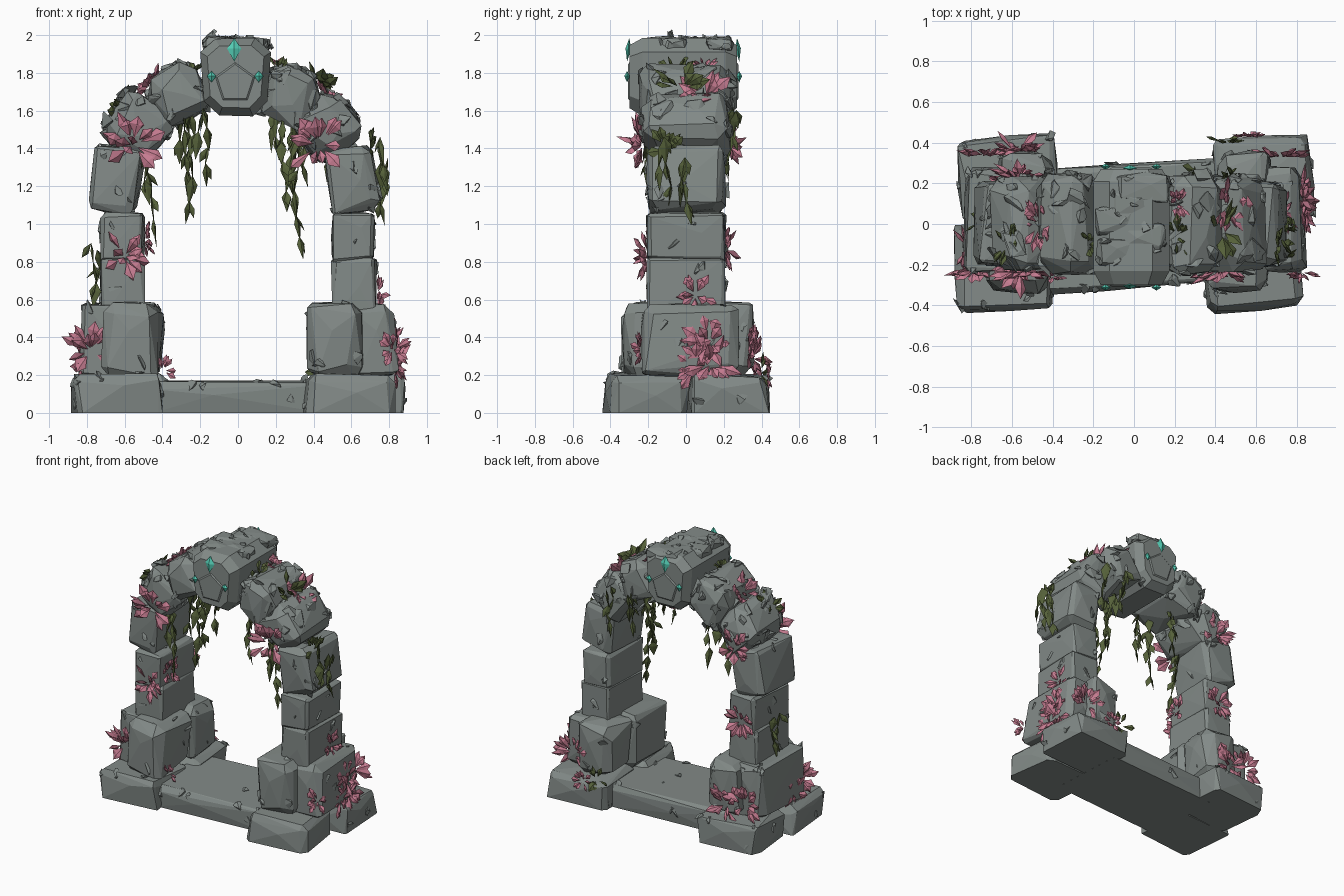
import bpy, bmesh, math, random
from math import radians, copysign
from mathutils import Vector, Matrix

random.seed(11)
rnd = random.uniform

cube = bpy.data.objects.get("Cube")
if cube:
    bpy.data.objects.remove(cube)


def material(name, *rgb):
    m = bpy.data.materials.new(name)
    m.use_nodes = True
    m.diffuse_color = (*rgb, 1)
    m.node_tree.nodes["Principled BSDF"].inputs["Base Color"].default_value = (*rgb, 1)
    return m


stone = material("grey stone", .225, .255, .244)
pink = material("pink leaf", .56, .2, .28)
green = material("vine green", .092, .12, .042)
teal = material("teal gem", .09, .62, .47)


def finish(name, bm, mat):
    bmesh.ops.recalc_face_normals(bm, faces=bm.faces)
    mesh = bpy.data.meshes.new(name)
    bm.to_mesh(mesh)
    bm.free()
    mesh.materials.append(mat)
    obj = bpy.data.objects.new(name, mesh)
    bpy.context.collection.objects.link(obj)
    return obj


def hull(points, flatten=.06):
    """Faceted convex stone around a set of points."""
    bm = bmesh.new()
    for p in points:
        bm.verts.new(p)
    bmesh.ops.convex_hull(bm, input=bm.verts)
    bmesh.ops.delete(bm, geom=[v for v in bm.verts if not v.link_faces], context='VERTS')
    bmesh.ops.dissolve_limit(bm, angle_limit=flatten, verts=bm.verts, edges=bm.edges)
    bmesh.ops.recalc_face_normals(bm, faces=bm.faces)
    return bm


def scatter_dir(amount):
    return Vector((rnd(-1, 1), rnd(-1, 1), rnd(-1, 1))) * amount


chips = bmesh.new()


def add_chips(bm, count, big):
    """Scatter flat broken shards over the faces of a stone."""
    faces = [f for f in bm.faces if f.normal.z > -.6]
    for f in random.choices(faces, [f.calc_area() for f in faces], k=count):
        at = f.calc_center_median().lerp(random.choice(f.verts).co, rnd(.1, .9))
        if at.z < .04:
            continue
        turn = f.normal.to_track_quat('Z', 'Y') @ Matrix.Rotation(rnd(0, 6), 3, 'Z').to_quaternion()
        r = rnd(.5, 1) * big
        pts = [at + turn @ Vector((rnd(-1, 1) * r, rnd(-.7, .7) * r, rnd(-.5, .4) * r))
               for _ in range(9)]
        shard = hull(pts, .01)
        temp = bpy.data.meshes.new("shard")
        shard.to_mesh(temp)
        shard.free()
        chips.from_mesh(temp)
        bpy.data.meshes.remove(temp)


def rock(name, centre, size, tilt=0, rough=.2, count=9, big=.05, ground=False):
    """Box with unevenly broken corners and slightly swollen sides, tilted about y."""
    half = Vector(size) / 2
    yaw = rnd(2, 6) if ground else rnd(-3, 3)
    turn = Matrix.Rotation(radians(tilt), 3, 'Y') @ Matrix.Rotation(radians(yaw), 3, 'Z')
    local = []
    for sx in (-1, 1):
        for sy in (-1, 1):
            for sz in (-1, 1):
                cut = rnd(.5, 1.4) * rough * min(size)
                for axis in range(3):
                    p = Vector((sx * half.x, sy * half.y, sz * half.z))
                    for k in range(3):
                        inset = rnd(0, rough * .1) if k == axis else cut * rnd(.6, 1.2)
                        p[k] -= copysign(inset, p[k])
                    if ground and sz < 0:
                        p.z = -half.z
                    local.append(p)
    for axis in range(3):
        for s in (-1, 1):
            p = Vector([rnd(-.4, .4) * h for h in half])
            p[axis] = s * half[axis]
            local.append(p)
    bm = hull([turn @ p + Vector(centre) for p in local])
    add_chips(bm, count, big)
    return finish(name, bm, stone)


# Matching stones: x of each side, y, z, size, inward tilt, roughness, chip count
STONES = {
    "plinth_front": (-.645, .58, -.21, .105, .48, .44, .21, 0, .24, 10),
    "plinth_back": (-.62, .635, .22, .105, .5, .43, .21, 0, .24, 10),
    "foot_front": (-.56, .52, -.13, .38, .31, .42, .42, 2, .2, 8),
    "foot_outer": (-.71, .71, .02, .38, .25, .52, .4, 4, .2, 8),
    "foot_back": (-.53, .54, .2, .39, .28, .32, .4, 3, .24, 8),
    "pillar_low": (-.61, .615, 0, .66, .24, .42, .33, 0, .1, 5),
    "pillar_mid": (-.61, .61, 0, .93, .235, .42, .27, 0, .12, 6),
    "pillar_upper": (-.645, .605, 0, 1.235, .27, .42, .36, 8, .18, 12),
    "shoulder": (-.535, .475, 0, 1.515, .32, .47, .33, 38, .24, 26),
    "crown": (-.32, .28, 0, 1.685, .31, .5, .3, 62, .24, 34),
}
for name, (xl, xr, y, z, sx, sy, sz, tilt, rough, count) in STONES.items():
    big = .075 if z > 1.4 else .05
    for side, label, x in ((-1, "right", xl), (1, "left", xr)):
        rock(label + "_" + name, (x, y, z), (sx, sy, sz), -side * tilt, rough, count, big, z < .2)

# Threshold slab between the plinths
rock("threshold", (-.01, -.01, .087), (.96, .62, .175), 0, .2, 14, .05, True)

# Keystone: tapered block with chamfered ends
PROFILE = ((-.2, 1.91), (-.12, 1.98), (.09, 1.985), (.175, 1.91),
           (.155, 1.65), (.08, 1.57), (-.1, 1.575), (-.18, 1.65))
mid = Vector((-.015, -.015, 1.79))
pts = []
for y, s in ((-.3, .8), (-.23, 1), (.21, 1), (.27, .8)):
    for x, z in PROFILE:
        pts.append((mid.x + (x - mid.x) * s, y, mid.z + (z - mid.z) * s))
finish("keystone", hull(pts), stone)

# Rough crust along the top of the keystone
for i in range(5):
    rock("keystone_crust", (rnd(-.08, .05), -.14 + i * .08, 1.95),
         (rnd(.2, .27), .15, rnd(.07, .09)), rnd(-8, 8), .25, 4, .05)

# Five-sided carved panel on both ends of the keystone
for label, y, out in (("front", -.295, -1), ("back", .265, 1)):
    pts = []
    for i in range(5):
        a = math.tau * i / 5
        for r, d in ((.118, 0), (.1, .012)):
            pts.append((mid.x + r * math.sin(a), y + out * d, 1.745 + r * math.cos(a)))
    finish(label + "_panel", hull(pts), stone)


def leaf(bm, base, tip, width, thick, ref, belly=.55):
    """Pointed blade with a diamond cross-section."""
    along = (tip - base).normalized()
    across = along.cross(ref).normalized()
    up = across.cross(along)
    m = base.lerp(tip, belly)
    ring = [bm.verts.new(m + v) for v in
            (across * width / 2, up * thick / 2, -across * width / 2, -up * thick / 2)]
    a, b = bm.verts.new(base), bm.verts.new(tip)
    for i in range(4):
        bm.faces.new((a, ring[i - 1], ring[i]))
        bm.faces.new((b, ring[i], ring[i - 1]))


# Gems standing just clear of both ends of the keystone
gems = bmesh.new()
for y in (-.312, .282):
    for x, z, h, w, lean in ((-.02, 1.922, .062, .075, .012),
                             (-.14, 1.78, .03, .05, 0), (.11, 1.78, .03, .05, 0)):
        p = Vector((x, y, z))
        tip = p + Vector((0, -copysign(lean, y), h))
        leaf(gems, p - Vector((0, 0, h)), tip, w, .03, Vector((0, 1, 0)))
finish("keystone_gems", gems, teal)


def tuft(bm, x, y, z, size, count):
    """Fan of broad blades lying close to the face they grow on."""
    p = Vector((x, y, z))
    if abs(y) > .14:
        grow = Vector((0, copysign(1, y), 0))
    elif z > 1.6:
        grow = Vector((x, 0, .4)).normalized()
    else:
        grow = Vector((x - copysign(.6, x), 0, 0)).normalized()
    for _ in range(count):
        spread = scatter_dir(1)
        spread -= grow * spread.dot(grow)
        d = (grow * rnd(.05, .4) + spread + Vector((0, 0, .25))).normalized()
        base = p + spread * size * .35
        leaf(bm, base, base + d * size * rnd(.6, 1.1), size * rnd(.4, .6), size * .2,
             grow + scatter_dir(.5), rnd(.5, .75))


# Pink plants: position and leaf length
PLANTS = (
    (-.47, 0, 1.73, .11), (-.56, -.235, 1.43, .14), (-.6, -.21, .84, .12), (-.49, -.12, .92, .09),
    (-.78, -.23, .34, .12), (-.82, -.12, .27, .12), (-.4, -.26, .23, .06), (.43, -.235, 1.43, .13),
    (.22, .1, 1.83, .07), (.74, .05, .63, .09), (.83, .13, .27, .13), (.83, .05, .25, .1),
    (.82, .12, .38, .12), (.82, -.24, .34, .08), (.72, .33, .34, .12), (-.72, .34, .33, .12),
    (-.58, .36, .3, .12), (-.6, .21, .88, .11), (-.56, .235, 1.42, .12), (.46, .1, 1.68, .14),
    (.56, .43, .2, .07),
)
plants = bmesh.new()
for x, y, z, size in PLANTS:
    tuft(plants, x, y, z, size, 14)
finish("pink_plants", plants, pink)

# Hanging vines: start point and length
VINES = (
    (-.2, -.18, 1.6, .28), (-.26, -.14, 1.6, .5), (-.29, .05, 1.57, .33), (.18, 0, 1.62, .25),
    (.24, -.18, 1.64, .38), (.31, .03, 1.55, .64), (.36, -.1, 1.5, .4), (.28, .25, 1.62, .32),
    (.74, -.1, 1.44, .32), (.77, -.03, 1.33, .28), (-.49, -.1, 1.37, .36), (-.76, 0, .88, .27),
    (.46, .25, 1.6, .28),
)
vines = bmesh.new()
for x, y, z, length in VINES:
    for strand in (1, .6):
        p = Vector((x, y, z)) + scatter_dir(.025)
        end = z - length * strand
        while p.z > end:
            d = Vector((rnd(-.25, .25), rnd(-.25, .25), -1)).normalized()
            tip = p + d * rnd(.11, .17)
            leaf(vines, p, tip, rnd(.04, .07), .016, scatter_dir(1), .35)
            side = p + (d + scatter_dir(.5)).normalized() * .1
            leaf(vines, p, side, .045, .014, scatter_dir(1))
            p = p.lerp(tip, .8)

# Green tufts resting on the stones
for x, y, z, size in ((.44, -.03, 1.74, .13), (.47, .4, .22, .09), (-.63, -.1, 1.62, .1),
                      (.22, -.06, 1.82, .09), (-.24, -.1, 1.8, .07), (.7, -.1, 1.4, .1)):
    tuft(vines, x, y, z, size, 9)
finish("hanging_vines", vines, green)

finish("stone_chips", chips, stone)
